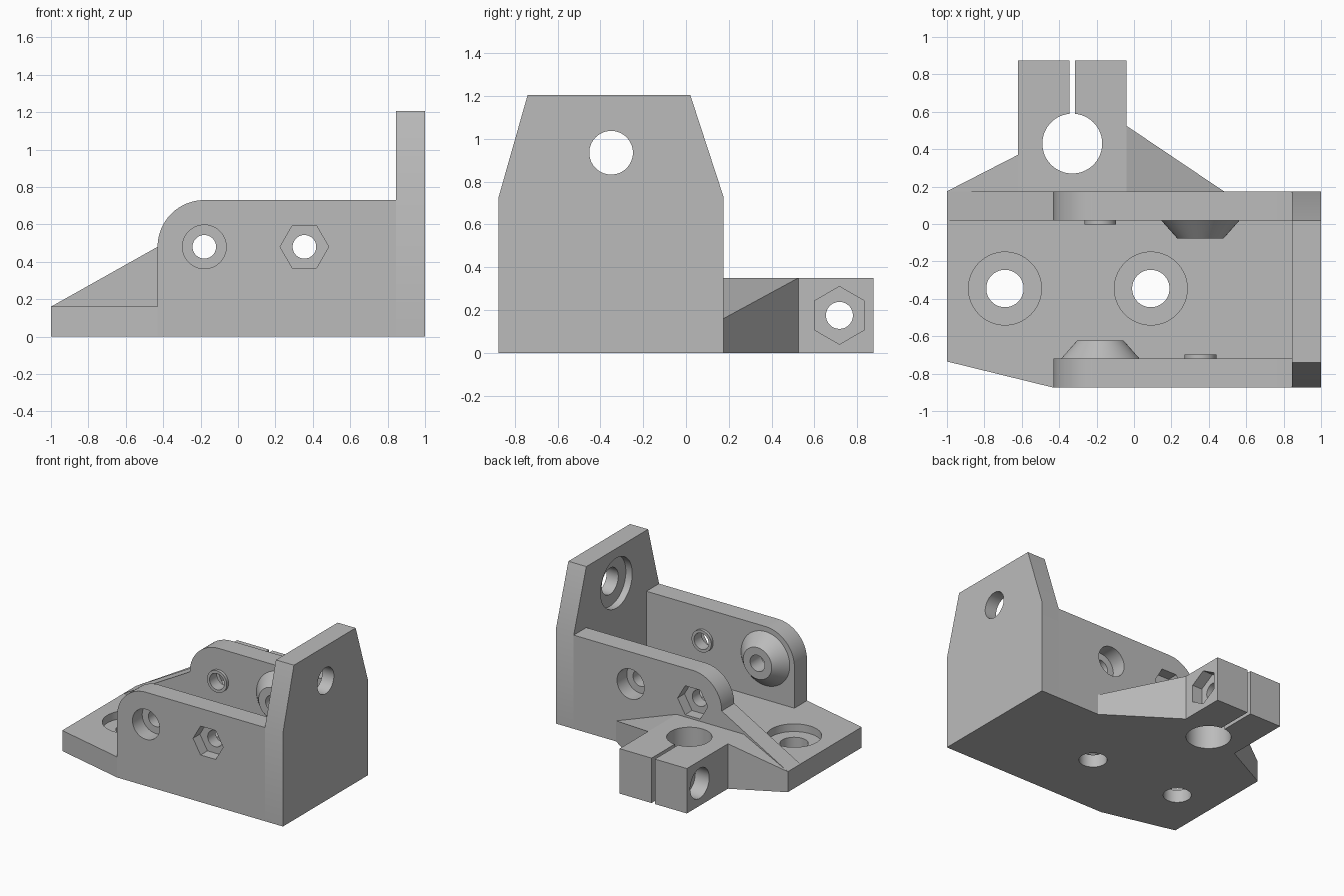
import bpy
import bmesh
from math import cos, sin, pi, radians

old = bpy.data.objects.get("Cube")
if old:
    bpy.data.objects.remove(old, do_unlink=True)

grey = bpy.data.materials.new("plain_grey")
grey.use_nodes = True
grey.diffuse_color = (0.5, 0.5, 0.5, 1)
grey.node_tree.nodes["Principled BSDF"].inputs["Base Color"].default_value = (0.5, 0.5, 0.5, 1)

# Main dimensions
LEFT, RIGHT, NOSE = -1.0, 1.0, -0.43
FRONT, FRONT_IN, BACK_IN, BACK = -0.875, -0.72, 0.02, 0.175
PLATE_IN, FLOOR, WALL_TOP, PLATE_TOP = 0.845, 0.16, 0.73, 1.205
BOLT_Z, BORE, HEAD = 0.48, 0.063, 0.117
CLAMP_L, CLAMP_R, CLAMP_END, CLAMP_TOP = -0.62, -0.04, 0.875, 0.35


def place(axis, u, v, w):
    return {"x": (w, u, v), "y": (u, w, v), "z": (u, v, w)}[axis]


def finish(name, bm):
    bmesh.ops.recalc_face_normals(bm, faces=bm.faces)
    mesh = bpy.data.meshes.new(name)
    bm.to_mesh(mesh)
    bm.free()
    mesh.materials.append(grey)
    ob = bpy.data.objects.new(name, mesh)
    bpy.context.collection.objects.link(ob)
    return ob


def loft(name, axis, ring_a, ring_b, lo, hi):
    """Closed solid between two matching rings along an axis."""
    bm = bmesh.new()
    a = [bm.verts.new(place(axis, u, v, lo)) for u, v in ring_a]
    b = [bm.verts.new(place(axis, u, v, hi)) for u, v in ring_b]
    bm.faces.new(a)
    bm.faces.new(b)
    for i in range(len(a)):
        j = (i + 1) % len(a)
        bm.faces.new((a[i], a[j], b[j], b[i]))
    return finish(name, bm)


def prism(name, axis, pts, lo, hi):
    return loft(name, axis, pts, pts, lo, hi)


def ring(c, r, n=64, spin=0.0):
    return [(c[0] + r * cos(spin + 2 * pi * i / n),
             c[1] + r * sin(spin + 2 * pi * i / n)) for i in range(n)]


def hull(name, points):
    bm = bmesh.new()
    for p in points:
        bm.verts.new(p)
    bmesh.ops.convex_hull(bm, input=bm.verts)
    bmesh.ops.dissolve_limit(bm, angle_limit=radians(1), verts=bm.verts, edges=bm.edges)
    return finish(name, bm)


def cut(part, axis, pts, lo, hi):
    """Subtract a prism from a part."""
    cutter = prism("cutter", axis, pts, lo, hi)
    cutter.hide_render = True
    mod = part.modifiers.new("cut", "BOOLEAN")
    mod.operation, mod.solver, mod.object = "DIFFERENCE", "EXACT", cutter
    bpy.context.view_layer.objects.active = part
    bpy.ops.object.modifier_apply(modifier=mod.name)
    bpy.data.objects.remove(cutter, do_unlink=True)


parts = []

# Base floor with two countersunk mounting holes
base = prism("base_floor", "z", [(LEFT, -0.735), (NOSE, FRONT), (NOSE, FRONT_IN), (PLATE_IN, FRONT_IN),
                                 (PLATE_IN, BACK_IN), (LEFT, BACK_IN)], 0, FLOOR)
for x in (-0.69, 0.09):
    cut(base, "z", ring((x, -0.345), 0.195), 0.1, 0.3)
    cut(base, "z", ring((x, -0.345), 0.1), -0.1, 0.3)
parts.append(base)

# Tall end plate with a recess on its inner face
plate = prism("end_plate", "x", [(FRONT, 0), (BACK, 0), (BACK, WALL_TOP), (0.02, PLATE_TOP),
                                 (-0.74, PLATE_TOP), (FRONT, WALL_TOP)], PLATE_IN, RIGHT)
cut(plate, "x", ring((-0.35, 0.935), 0.195), 0.7, PLATE_IN + 0.055)
cut(plate, "x", ring((-0.35, 0.935), 0.102), 0.7, 1.1)
parts.append(plate)

# Side walls, each with a conical boss, a small boss, a head pocket and a nut pocket
radius = WALL_TOP - BOLT_Z
arc = [(NOSE + radius - radius * cos(t * pi / 32), BOLT_Z + radius * sin(t * pi / 32)) for t in range(17)]
outline = [(PLATE_IN, 0), (NOSE, 0)] + arc + [(PLATE_IN, WALL_TOP)]
for side, outer, inner, cone_x, nut_x in (("front", FRONT, FRONT_IN, -0.18, 0.355),
                                          ("back", BACK, BACK_IN, 0.355, -0.18)):
    inward = 1 if inner > outer else -1
    wall = prism(side + "_wall", "y", outline, outer, inner)
    cone_c, nut_c = (cone_x, BOLT_Z), (nut_x, BOLT_Z)
    cone = loft(side + "_cone_boss", "y", ring(cone_c, 0.21), ring(cone_c, 0.123),
                inner, inner + inward * 0.098)
    collar = prism(side + "_collar_boss", "y", ring(nut_c, 0.085), inner, inner + inward * 0.023)
    cut(wall, "y", ring(cone_c, HEAD), outer - inward * 0.1, outer + inward * 0.12)
    cut(wall, "y", ring(nut_c, 0.13, 6), outer - inward * 0.1, outer + inward * 0.085)
    for part, c in ((wall, cone_c), (wall, nut_c), (cone, cone_c), (collar, nut_c)):
        cut(part, "y", ring(c, BORE), outer - inward * 0.1, inner + inward * 0.3)
    parts += [wall, cone, collar]

# Sloping rib that continues the back wall
parts.append(prism("sloping_rib", "y", [(LEFT, 0), (NOSE, 0), (NOSE, BOLT_Z), (LEFT, FLOOR)], BACK_IN, BACK))

# Split clamp block with rod hole, slot and cross bolt
clamp = prism("clamp_block", "z", [(CLAMP_L, BACK), (CLAMP_R, BACK), (CLAMP_R, CLAMP_END),
                                   (CLAMP_L, CLAMP_END)], 0, CLAMP_TOP)
rod, bolt = (-0.33, 0.43), (0.717, 0.175)
cut(clamp, "z", ring(rod, 0.16), -0.1, 0.5)
cut(clamp, "z", [(-0.344, 0.43), (-0.316, 0.43), (-0.316, 1), (-0.344, 1)], -0.1, 0.5)
cut(clamp, "x", ring(bolt, BORE), -0.8, 0.2)
cut(clamp, "x", ring(bolt, HEAD), -0.8, CLAMP_L + 0.12)
cut(clamp, "x", ring(bolt, 0.135, 6, pi / 2), CLAMP_R - 0.085, 0.2)
parts.append(clamp)

# Tapered gussets on both sides of the clamp
for name, tip_x, root_x, root_y in (("left_gusset", 0.48, CLAMP_R, 0.525),
                                    ("right_gusset", LEFT, CLAMP_L, 0.37)):
    points = [(tip_x, BACK, z) for z in (0, FLOOR)]
    points += [(root_x, y, z) for y in (BACK, root_y) for z in (0, CLAMP_TOP)]
    parts.append(hull(name, points))

# Smooth round surfaces, keep hard edges
bpy.ops.object.select_all(action="DESELECT")
for ob in parts:
    ob.select_set(True)
bpy.context.view_layer.objects.active = parts[0]
bpy.ops.object.shade_smooth_by_angle(angle=radians(25))
